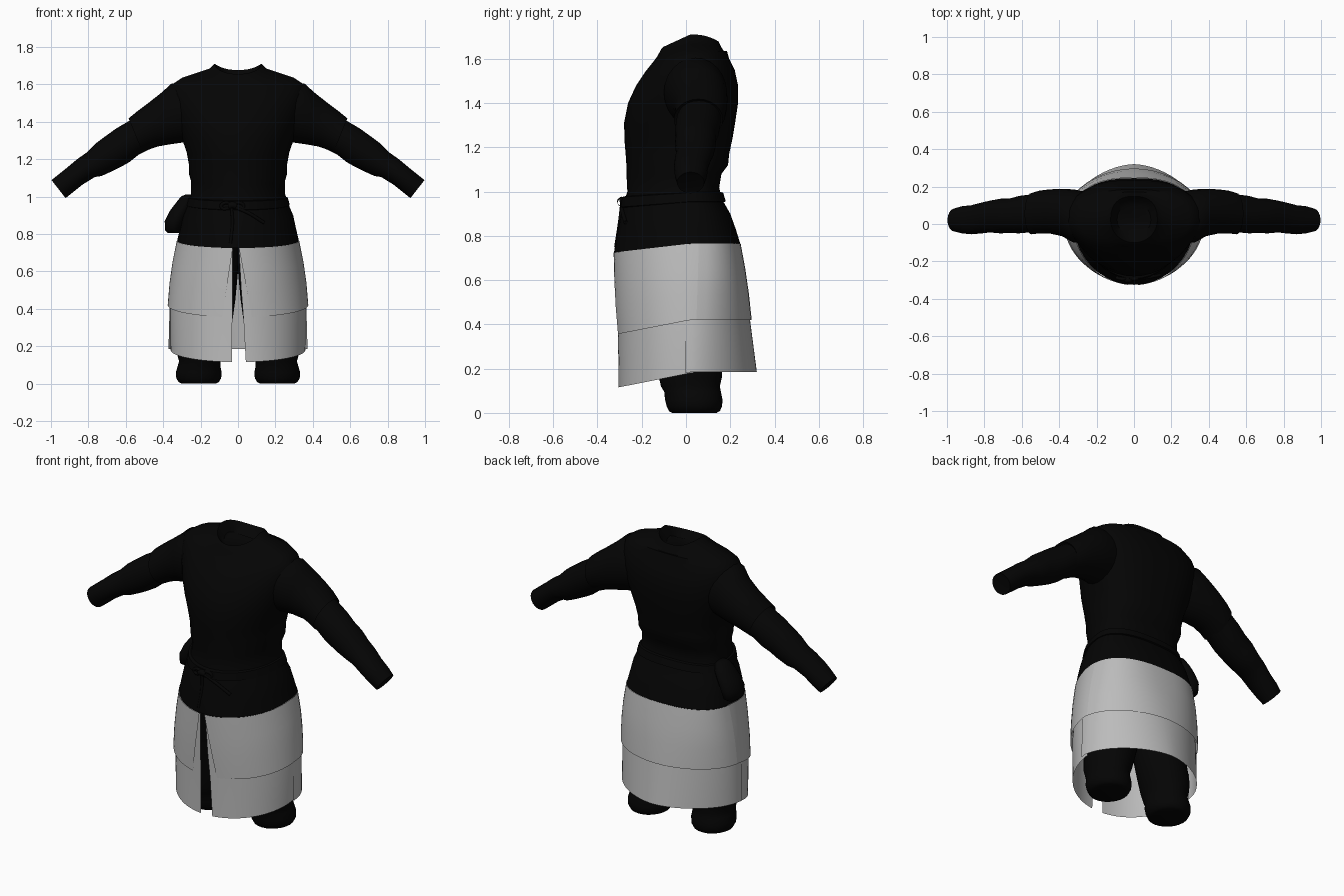
import bpy, bmesh, math
from mathutils import Vector

if "Cube" in bpy.data.objects:
    bpy.data.objects.remove(bpy.data.objects["Cube"])


def material(name, value):
    m = bpy.data.materials.new(name)
    m.use_nodes = True
    colour = (value, value, value, 1)
    m.diffuse_color = colour
    m.node_tree.nodes["Principled BSDF"].inputs["Base Color"].default_value = colour
    return m


BLACK = material("black cloth", 0.0013)
GREY = material("grey cloth", 0.5)


def finish(name, me, mat):
    ob = bpy.data.objects.new(name, me)
    bpy.context.collection.objects.link(ob)
    me.materials.append(mat)
    bpy.ops.object.select_all(action='DESELECT')
    ob.select_set(True)
    bpy.context.view_layer.objects.active = ob
    bpy.ops.object.shade_smooth_by_angle(angle=math.radians(50))


def loft(name, rows, mat, closed=True):
    """Bridge rows of points; closed rows make a capped tube, open rows a sheet."""
    bm = bmesh.new()
    vs = [[bm.verts.new(p) for p in row] for row in rows]
    n = len(rows[0])
    for a, b in zip(vs, vs[1:]):
        for i in range(n if closed else n - 1):
            j = (i + 1) % n
            bm.faces.new((a[i], a[j], b[j], b[i]))
    if closed:
        bm.faces.new(vs[0])
        bm.faces.new(vs[-1])
    bmesh.ops.recalc_face_normals(bm, faces=bm.faces)
    if not closed and sum(f.normal.xy.dot(f.calc_center_median().xy) for f in bm.faces) < 0:
        bmesh.ops.reverse_faces(bm, faces=bm.faces)
    me = bpy.data.meshes.new(name)
    bm.to_mesh(me)
    bm.free()
    finish(name, me, mat)


def body_point(row, a):
    """Point on a body section: front height, back height, half width, front y, back y."""
    zf, zb, w, yf, yb = row
    mid = 0.02
    c, s = math.cos(a), math.sin(a)
    if s > 0:      # square back above, rounder towards the hem
        p = .8 + .35 * min(1, max(0, (.75 - zb) / .5))
        x = w * math.copysign(abs(c) ** p, c)
        y = mid + (yb - mid) * s ** p
    else:
        x, y = w * c, mid + (mid - yf) * s
    t = min(1, max(0, (y - yf) / (mid - yf)))
    z = zf + (zb - zf) * t
    if zb > 1.65:  # collar dips at the nape
        z -= .033 * max(0, s) ** 2
    return Vector((x, y, z))


def body(rows, n=40):
    return [[body_point(r, math.tau * i / n) for i in range(n)] for r in rows]


# Tunic with blouse over the waist, shoulders and sunken neck
loft("tunic", body([
    (.725, .765, .325, -.325, .245), (.80, .83, .31, -.315, .225),
    (.87, .90, .295, -.30, .20), (.94, .97, .265, -.285, .16),
    (1.0, 1.02, .25, -.265, .15), (1.06, 1.08, .25, -.268, .16),
    (1.1, 1.12, .262, -.268, .19), (1.16, 1.17, .262, -.272, .195),
    (1.22, 1.24, .275, -.277, .21), (1.31, 1.31, .30, -.28, .222),
    (1.4, 1.4, .33, -.262, .235), (1.48, 1.48, .35, -.225, .235),
    (1.54, 1.55, .36, -.185, .22), (1.59, 1.6, .352, -.145, .195),
    (1.61, 1.635, .30, -.13, .185), (1.625, 1.665, .21, -.122, .172),
    (1.645, 1.685, .15, -.112, .16), (1.655, 1.71, .125, -.1, .148),
    (1.64, 1.69, .112, -.088, .135), (1.62, 1.655, .09, -.06, .1)]), BLACK)

# Belt with knot, loops and tails
loft("belt", body([(.925, .95, .262, -.28, .16), (.93, .955, .277, -.297, .18),
                   (.975, .995, .266, -.292, .168), (.98, 1.0, .25, -.27, .15)]), BLACK)


def cord(name, points, radius):
    cu = bpy.data.curves.new(name, 'CURVE')
    cu.dimensions = '3D'
    cu.bevel_depth, cu.bevel_resolution, cu.resolution_u = radius, 2, 6
    sp = cu.splines.new('BEZIER')
    sp.bezier_points.add(len(points) - 1)
    for bp, p in zip(sp.bezier_points, points):
        bp.co = p
        bp.handle_left_type = bp.handle_right_type = 'AUTO'
    tmp = bpy.data.objects.new(name, cu)
    me = bpy.data.meshes.new_from_object(tmp)
    bpy.data.objects.remove(tmp)
    me.name = name
    finish(name, me, BLACK)


cord("belt_knot", [(-.05, -.292, .95), (-.03, -.295, .955), (-.01, -.292, .95)], .018)
for side, label in ((1, "left"), (-1, "right")):
    cord(label + "_bow_loop", [(-.03, -.29, .95), (-.03 + side * .035, -.293, .968),
                               (-.03 + side * .06, -.287, .945), (-.03, -.29, .94)], .009)
cord("left_belt_tail", [(-.02, -.29, .945), (.06, -.287, .91), (.14, -.273, .86)], .009)
cord("right_belt_tail", [(-.035, -.29, .945), (-.03, -.3, .86), (-.04, -.317, .75)], .008)

# Pouch hung at the right hip
loft("pouch", [[Vector((x + rx * math.cos(a), .04 + ry * math.sin(a), z))
                for a in (math.tau * i / 16 for i in range(16))]
               for z, x, rx, ry in ((.805, -.345, .03, .05), (.82, -.345, .045, .075),
                                    (.87, -.337, .055, .085), (.92, -.312, .055, .08),
                                    (.965, -.285, .048, .07), (1.0, -.27, .035, .05),
                                    (1.012, -.265, .015, .03))], BLACK)


def sleeve(name, side, rings, n=24):
    """Tube given by its upper and lower outline points and its depth range."""
    rows = []
    for tx, tz, bx, bz, y0, y1 in rings:
        row = []
        for i in range(n):
            a = math.tau * i / n
            k = .5 + .5 * math.cos(a)
            row.append(Vector((side * (bx + (tx - bx) * k),
                               (y0 + y1) / 2 + (y1 - y0) / 2 * math.sin(a), bz + (tz - bz) * k)))
        rows.append(row)
    loft(name, rows, BLACK)


# Trouser legs and boots: height, centre x, centre y, radius x, radius y
LEG = [(.75, .13, -.02, .14, .17), (.6, .138, -.01, .138, .16), (.45, .152, .01, .138, .148),
       (.32, .172, .02, .14, .145), (.22, .195, .02, .135, .145), (.16, .203, .02, .124, .142),
       (.12, .205, .02, .11, .133), (.095, .208, .03, .114, .128), (.06, .21, .035, .122, .13),
       (.03, .21, .038, .12, .125), (.008, .21, .038, .108, .115), (0, .21, .038, .09, .1)]

for side, label in ((1, "left"), (-1, "right")):
    sleeve(label + "_short_sleeve", side, [
        (.26, 1.6, .24, 1.3, -.1, .17), (.355, 1.605, .29, 1.29, -.1, .185),
        (.41, 1.555, .36, 1.28, -.065, .188), (.48, 1.5, .43, 1.268, -.05, .185),
        (.54, 1.455, .475, 1.252, -.05, .178), (.585, 1.418, .51, 1.235, -.055, .166),
        (.57, 1.41, .505, 1.25, -.04, .155)])
    sleeve(label + "_arm", side, [
        (.46, 1.48, .42, 1.28, -.03, .17), (.59, 1.4, .53, 1.225, -.045, .157),
        (.65, 1.365, .58, 1.185, -.05, .15), (.71, 1.322, .62, 1.162, -.048, .136),
        (.76, 1.285, .67, 1.137, -.05, .135), (.81, 1.235, .73, 1.11, -.045, .125),
        (.86, 1.2, .765, 1.105, -.05, .115), (.91, 1.158, .83, 1.065, -.055, .1),
        (.96, 1.118, .88, 1.025, -.05, .095), (.997, 1.088, .922, .992, -.04, .082),
        (.985, 1.078, .925, 1.0, -.02, .065)])
    loft(label + "_trouser_leg", [[Vector((side * (x + rx * math.cos(a)), y + ry * math.sin(a), z))
                                   for a in (math.tau * i / 24 for i in range(24))]
                                  for z, x, y, rx, ry in LEG], BLACK)


def panel(name, rows, start, end, side=1, n=20):
    """Thin cloth sheet; start and end give the angle for each row."""
    sheet = []
    for k, r in enumerate(rows):
        a0 = start(k, r)
        row = [body_point(r, a0 + (end - a0) * i / n) for i in range(n + 1)]
        sheet.append([Vector((side * p.x, p.y, p.z)) for p in row])
    loft(name, sheet, GREY, closed=False)


# Skirt: short outer layer over a long inner layer, both split at the front and sides
OUTER = [(.725, .765, .327, -.327, .247), (.6, .65, .35, -.325, .268),
         (.48, .54, .366, -.321, .284), (.355, .42, .376, -.314, .297)]
INNER = [(.72, .76, .318, -.318, .238), (.5, .55, .348, -.314, .272),
         (.34, .4, .362, -.308, .285), (.115, .18, .36, -.306, .30)]
BACK = [(.72, .76, .318, -.318, .238), (.5, .55, .348, -.31, .272),
        (.34, .4, .366, -.305, .292), (.12, .185, .372, -.302, .32)]

for side, label, top, outer, inner in ((1, "left", .005, .075, .042),
                                       (-1, "right", .028, .085, .032)):
    def edge(low):
        return lambda k, r: -math.acos((top + (low - top) * k / 3) / r[2])
    panel(label + "_outer_skirt", OUTER, edge(outer), math.radians(6), side)
    panel(label + "_inner_skirt", INNER, edge(inner), math.radians(4), side)
panel("back_outer_skirt", OUTER, lambda k, r: math.radians(6), math.radians(174))
panel("back_inner_skirt", BACK, lambda k, r: math.radians(-4), math.radians(184), n=32)
